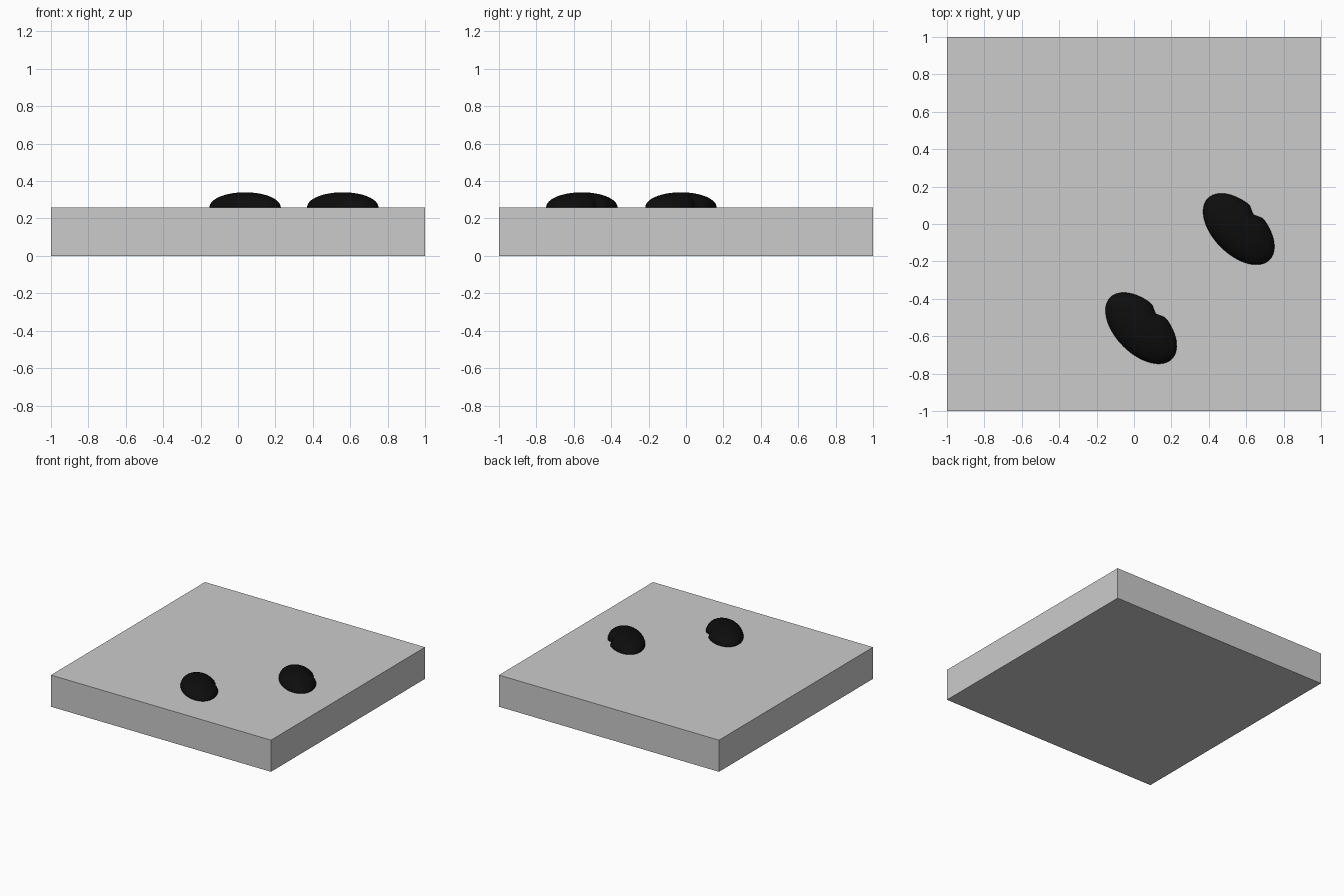
import bpy, bmesh, math

if "Cube" in bpy.data.objects:
    bpy.data.objects.remove(bpy.data.objects["Cube"])

A, B, H = 0.233, 0.136, 0.08   # bean half length, half width, height
TOP = 0.26                     # slab thickness

black = bpy.data.materials.new("black")
black.diffuse_color = (0.004, 0.004, 0.004, 1)
black.use_nodes = True
black.node_tree.nodes["Principled BSDF"].inputs["Base Color"].default_value = black.diffuse_color

# Square slab
bpy.ops.mesh.primitive_cube_add(size=1, location=(0, 0, TOP / 2))
slab = bpy.context.object
slab.name = "slab"
slab.scale = (2, 2, TOP)
bpy.ops.object.transform_apply(location=False, rotation=False, scale=True)


# Kidney-shaped bean: a flattened ellipsoid dented in the middle of one long side
def bean(name, x, y):
    bm = bmesh.new()
    bmesh.ops.create_uvsphere(bm, u_segments=64, v_segments=32, radius=1)
    for v in bm.verts:
        dent = 0.026 * math.exp(-(v.co.x * A / 0.032) ** 2) * max(0, v.co.y) ** 2
        v.co = (v.co.x * A, v.co.y * B - dent, v.co.z * H)
    for f in bm.faces:
        f.smooth = True
    mesh = bpy.data.meshes.new(name)
    bm.to_mesh(mesh)
    bm.free()
    mesh.materials.append(black)
    ob = bpy.data.objects.new(name, mesh)
    ob.location = (x, y, TOP)
    ob.rotation_euler.z = math.radians(-45)
    bpy.context.collection.objects.link(ob)


bean("right_bean", 0.56, -0.027)
bean("front_bean", 0.038, -0.557)
